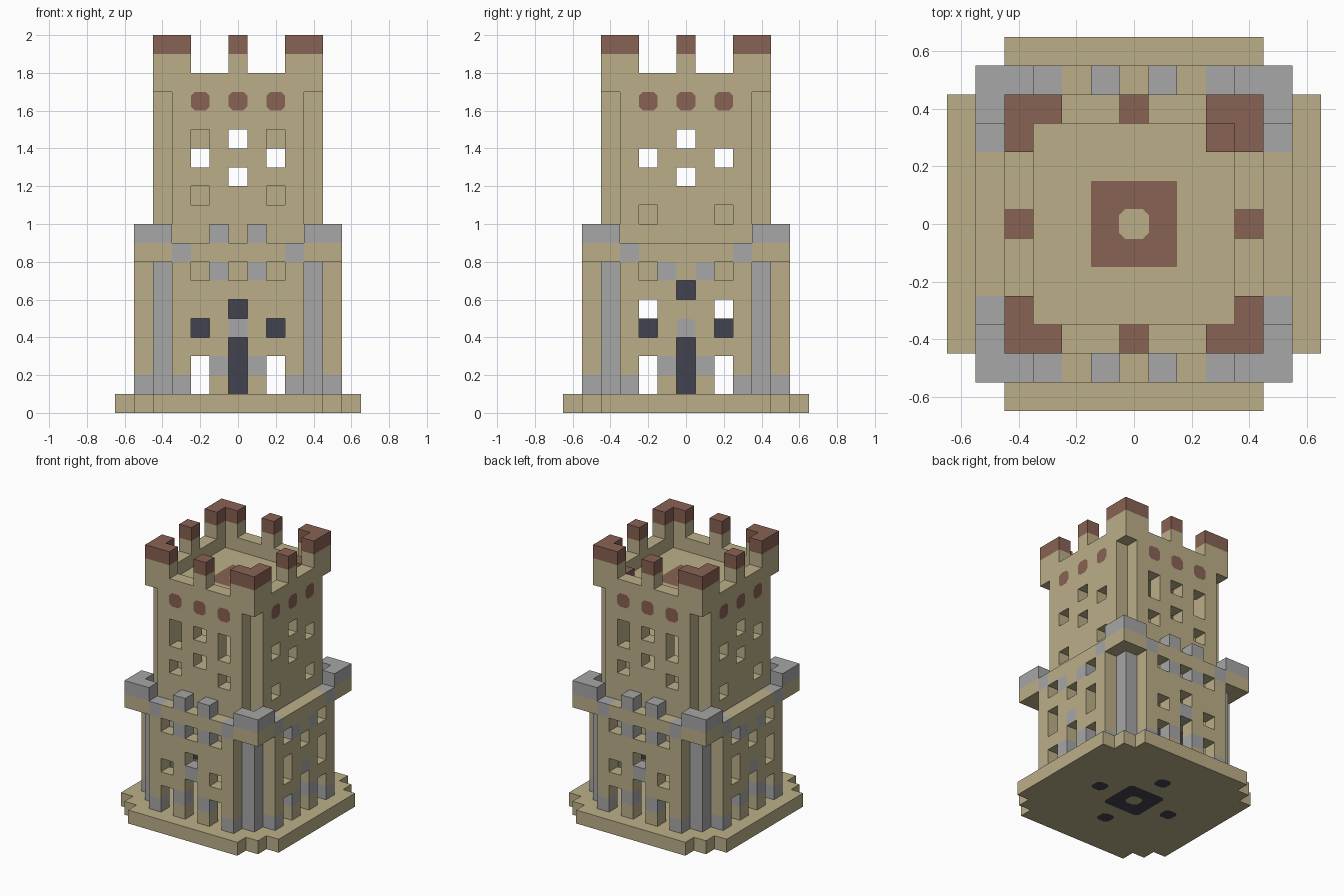
import bpy
import bmesh
import math
from mathutils import Vector

old = bpy.data.objects.get("Cube")
if old:
    bpy.data.objects.remove(old, do_unlink=True)

U = 0.1  # block size


def make_material(name, rgb):
    mat = bpy.data.materials.new(name)
    mat.use_nodes = True
    mat.diffuse_color = (*rgb, 1)
    mat.node_tree.nodes["Principled BSDF"].inputs["Base Color"].default_value = (*rgb, 1)
    return mat


MATS = [make_material("sandstone", (0.50, 0.43, 0.25)),
        make_material("grey_stone", (0.385, 0.385, 0.385)),
        make_material("red_clay", (0.25, 0.122, 0.088)),
        make_material("dark_slate", (0.054, 0.054, 0.08))]
SAND, GREY, RED, DARK = range(4)
AXES = [Vector(d) for d in ((1, 0, 0), (0, 1, 0), (0, 0, 1))]


def finish(name, bm):
    mesh = bpy.data.meshes.new(name)
    bm.to_mesh(mesh)
    bm.free()
    for mat in MATS:
        mesh.materials.append(mat)
    obj = bpy.data.objects.new(name, mesh)
    bpy.context.collection.objects.link(obj)
    return obj


def build_blocks(name, cells):
    """Skin the outside of a set of unit blocks, then merge flat regions."""
    bm = bmesh.new()
    corners = {}

    def vert(p):
        key = tuple(round(c * 2) for c in p)
        if key not in corners:
            corners[key] = bm.verts.new(p * U)
        return corners[key]

    for (i, j, k), mat in cells.items():
        centre = Vector((i, j, k + 0.5))
        for a in range(3):
            for sign in (-1, 1):
                n = AXES[a] * sign
                if (i + int(n.x), j + int(n.y), k + int(n.z)) in cells:
                    continue
                s, t = AXES[(a + 1) % 3] / 2, AXES[(a + 2) % 3] / 2 * sign
                c = centre + n / 2
                face = bm.faces.new([vert(c + o) for o in (-s - t, s - t, s + t, t - s)])
                face.material_index = mat
    bmesh.ops.dissolve_limit(bm, angle_limit=0.01, verts=bm.verts, edges=bm.edges,
                             delimit={'MATERIAL'})
    return finish(name, bm)


def square(half):
    r = range(-half, half + 1)
    return [(i, j) for i in r for j in r]


def plate(name, centre, normal, half, chamfer, mat):
    """Thin flat inlay with clipped corners, facing along normal."""
    n = Vector(normal)
    s = Vector((0, 0, 1)).cross(n) if abs(n.z) < 0.5 else Vector((1, 0, 0))
    t = n.cross(s)
    c, h, q = Vector(centre), half, half - chamfer
    outline = [(q, -h), (h, -q), (h, q), (q, h), (-q, h), (-h, q), (-h, -q), (-q, -h)]
    if chamfer == 0:
        outline = outline[::2]
    bm = bmesh.new()
    bm.faces.new([bm.verts.new(c + s * a + t * b) for a, b in outline]).material_index = mat
    return finish(name, bm)


def wall_cells(depth, levels, front_holes, side_holes, colour):
    """Four walls of blocks; holes map |offset| to the open levels."""
    cells = {}
    for k in levels:
        for u in range(-3, 4):
            for d in (-depth, depth):
                if k not in front_holes.get(abs(u), ()):
                    cells[(u, d, k)] = colour(abs(u), k, True)
                if k not in side_holes.get(abs(u), ()):
                    cells[(d, u, k)] = colour(abs(u), k, False)
    return cells


# Stepped plinth
build_blocks("plinth", {(i, j, 0): SAND for i, j in square(6)
                        if max(abs(i), abs(j)) < 6 or min(abs(i), abs(j)) < 5})


# Lower tower walls with grey footings, lintels and keystones
def lower_colour(u, k, front):
    grey = (u == 3 and k == 1) or (u == 1 and k in (2, 7)) or (u == 0 and k == 4 and front)
    return GREY if grey else SAND


build_blocks("lower_walls", wall_cells(
    5, range(1, 8),
    {0: (1, 2, 3, 5, 7), 2: (1, 2, 4, 7)},
    {0: (1, 2, 3, 6), 2: (1, 2, 4, 5, 7)}, lower_colour))
build_blocks("lower_ceiling", {(i, j, 7): SAND for i, j in square(4)
                               if min(abs(i), abs(j)) < 4})
build_blocks("corner_columns", {(i, j, k): GREY for i in (-4, 4) for j in (-4, 4)
                                for k in range(1, 8)})

# Dark core inside the lower tower
core = {(0, 0, k): DARK for k in range(1, 7)}
core.update({(i, j, 4): DARK for i, j in square(2)})
build_blocks("inner_core", core)

# Balcony slab and its battlements
balcony = {}
for i, j in square(5):
    big, small = max(abs(i), abs(j)), min(abs(i), abs(j))
    balcony[(i, j, 8)] = GREY if big == 5 and small == 3 else SAND
    if big == 5 and (small >= 4 or (small == 1 and abs(j) == 5)):
        balcony[(i, j, 9)] = GREY
build_blocks("balcony", balcony)

# Upper tower with solid floor, inner blocks and roof
upper = wall_cells(4, range(9, 17),
                   {0: (12, 14), 2: (11, 13, 14)},
                   {0: (12, 14), 2: (10, 13)},
                   lambda u, k, front: SAND)
for i, j in square(3):
    for k in (9, 10, 11, 16):
        upper[(i, j, k)] = SAND
    if abs(i) == 3 and abs(j) == 3:
        for k in range(12, 16):
            upper[(i, j, k)] = SAND
    if abs(i) == 2 and abs(j) == 2:
        upper[(i, j, 14)] = SAND
build_blocks("upper_tower", upper)

# Crown parapet with red-capped merlons
crown = {}
for i, j in square(4):
    big, small = max(abs(i), abs(j)), min(abs(i), abs(j))
    if big == 4:
        crown[(i, j, 17)] = SAND
        if small == 0 or small >= 3:
            crown[(i, j, 18)] = SAND
            crown[(i, j, 19)] = RED
build_blocks("crown", crown)
build_blocks("roof_corner_block", {(3, 3, 17): RED})

# Red studs on every side of the upper tower, grey studs on the lower sides
GAP = 0.003
for side in range(4):
    angle = side * math.pi / 2
    n = Vector((round(math.cos(angle)), round(math.sin(angle)), 0))
    t = Vector((-n.y, n.x, 0))
    for u in (-0.2, 0, 0.2):
        plate("red_stud", n * (0.45 + GAP) + t * u + Vector((0, 0, 1.65)), n, 0.05, 0.022, RED)
    if n.x:
        plate("grey_stud", n * (0.55 + GAP) + Vector((0, 0, 0.45)), n, 0.05, 0.022, GREY)
    plate("underside_stud", n * 0.3 - Vector((0, 0, 0.001)), (0, 0, -1), 0.05, 0.022, DARK)

# Roof and underside inlays
plate("roof_inlay", (0, 0, 1.7 + GAP), (0, 0, 1), 0.15, 0, RED)
plate("roof_inlay_centre", (0, 0, 1.7 + 2 * GAP), (0, 0, 1), 0.052, 0.022, SAND)
plate("underside_inlay", (0, 0, -0.001), (0, 0, -1), 0.15, 0.022, DARK)
plate("underside_inlay_centre", (0, 0, -0.002), (0, 0, -1), 0.05, 0.022, SAND)
